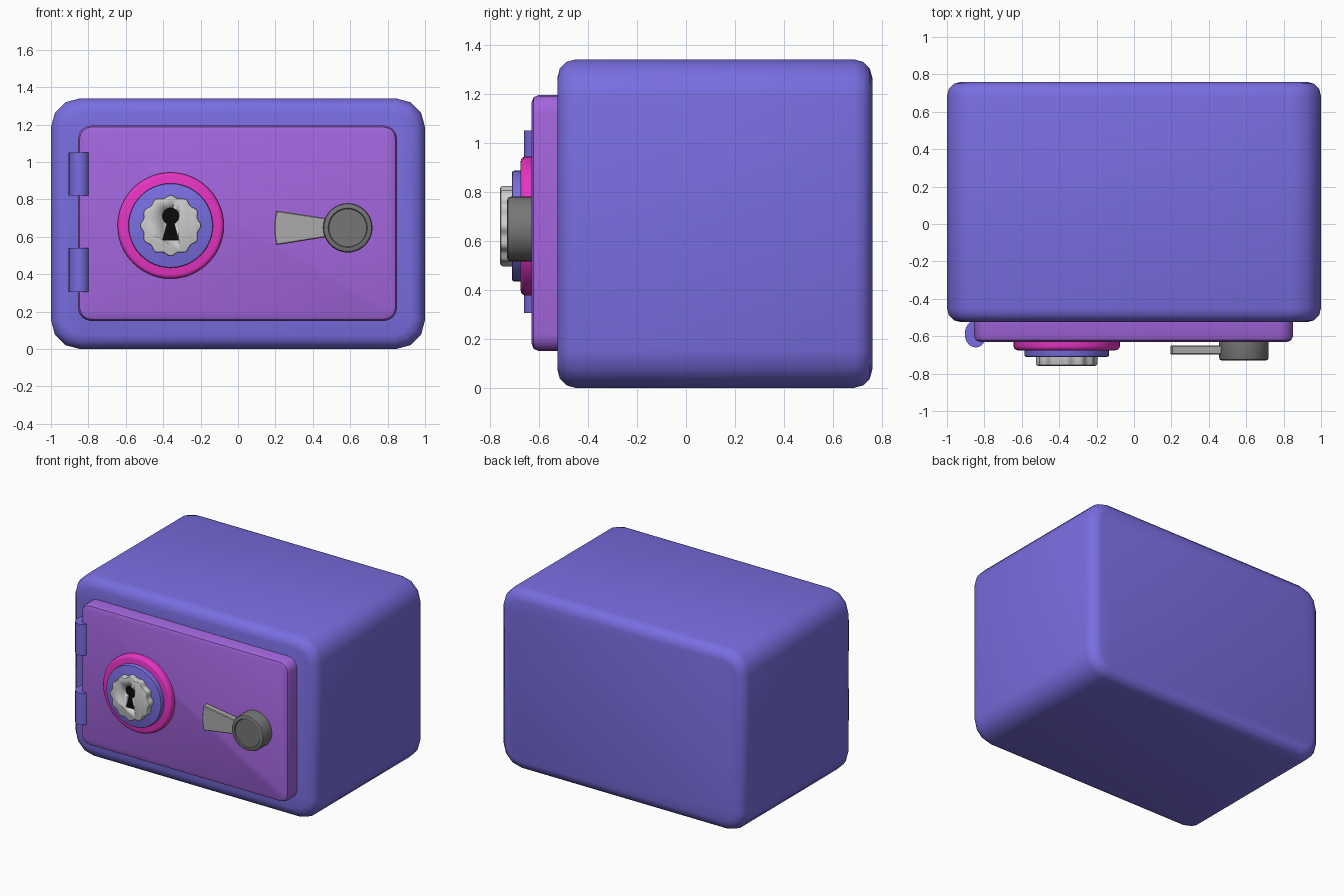
import bpy, bmesh
from math import sin, cos, pi, radians

if "Cube" in bpy.data.objects:
    bpy.data.objects.remove(bpy.data.objects["Cube"])


def material(name, rgb):
    m = bpy.data.materials.new(name)
    m.diffuse_color = (*rgb, 1)
    m.use_nodes = True
    m.node_tree.nodes["Principled BSDF"].inputs["Base Color"].default_value = m.diffuse_color
    return m


BLUE = material("blue_violet", (0.19, 0.155, 0.75))
PURPLE = material("purple", (0.36, 0.13, 0.72))
PINK = material("magenta", (0.80, 0.035, 0.55))
BLACK = material("black", (0.003, 0.003, 0.003))
SILVER = material("silver", (0.62, 0.62, 0.62))
MID = material("mid_grey", (0.40, 0.40, 0.40))
DARK = material("dark_grey", (0.18, 0.18, 0.18))


def circle(cx, cz, r, n=48):
    return [(cx + r * cos(2 * pi * i / n), cz + r * sin(2 * pi * i / n)) for i in range(n)]


def rounded_rect(x0, x1, z0, z1, r, n):
    pts = []
    corners = ((x1 - r, z1 - r), (x0 + r, z1 - r), (x0 + r, z0 + r), (x1 - r, z0 + r))
    for k, (cx, cz) in enumerate(corners):
        for i in range(n + 1):
            a = pi / 2 * (k + i / n)
            pts.append((cx + r * cos(a), cz + r * sin(a)))
    return pts


def prism(name, pts, front, back, mat, bevel=0, segs=2, both=False, groove=None):
    """Extrude an x-z outline along y, rounding the front (and back) rim."""
    bm = bmesh.new()
    f = [bm.verts.new((x, front, z)) for x, z in pts]
    b = [bm.verts.new((x, back, z)) for x, z in pts]
    n = len(pts)
    cap = bm.faces.new(f)
    rear = bm.faces.new(b[::-1])
    for i in range(n):
        j = (i + 1) % n
        bm.faces.new((f[j], f[i], b[i], b[j]))
    rims = list(cap.edges) + (list(rear.edges) if both else [])
    bm.normal_update()
    if bevel:
        bmesh.ops.bevel(bm, geom=rims, offset=bevel, segments=segs, profile=0.5, affect='EDGES')
    if groove:
        bm.normal_update()
        face = min(bm.faces, key=lambda q: q.calc_center_median().y)
        bmesh.ops.inset_region(bm, faces=[face], thickness=groove[0])
        bmesh.ops.inset_region(bm, faces=[face], thickness=0.004, depth=-groove[1])
    bmesh.ops.recalc_face_normals(bm, faces=bm.faces)
    me = bpy.data.meshes.new(name)
    bm.to_mesh(me)
    bm.free()
    ob = bpy.data.objects.new(name, me)
    bpy.context.collection.objects.link(ob)
    me.materials.append(mat)
    bpy.ops.object.select_all(action='DESELECT')
    bpy.context.view_layer.objects.active = ob
    ob.select_set(True)
    bpy.ops.object.shade_smooth_by_angle(angle=radians(40))
    return ob


# Cabinet and door
prism("safe_body", rounded_rect(-1, 1, 0, 1.34, 0.155, 3), -0.525, 0.76, BLUE, 0.075, 3, True)
prism("door", rounded_rect(-0.855, 0.85, 0.15, 1.195, 0.07, 4), -0.63, -0.48, PURPLE, 0.03, 2)

# Hinges
for label, z0, z1 in (("lower", 0.305, 0.54), ("upper", 0.82, 1.05)):
    bpy.ops.mesh.primitive_cylinder_add(vertices=24, radius=1, depth=z1 - z0,
                                        location=(-0.847, -0.588, (z0 + z1) / 2))
    hinge = bpy.context.object
    hinge.name = label + "_hinge"
    hinge.scale = (0.058, 0.072, 1)
    hinge.data.materials.append(BLUE)
    bpy.ops.object.shade_smooth_by_angle(angle=radians(40))

# Stepped lock dial
CX, CZ = -0.36, 0.66
prism("dial_base", circle(CX, CZ, 0.284), -0.675, -0.62, PINK, 0.022, 3)
prism("dial_ring", circle(CX, CZ, 0.226), -0.71, -0.66, BLUE, 0.008)

# Scalloped lock plate
scallop = []
for i in range(96):
    a = 2 * pi * i / 96
    r = 0.157 + 0.007 * cos(12 * a)
    scallop.append((CX + r * cos(a), CZ + r * sin(a)))
plate = prism("lock_plate", scallop, -0.758, -0.70, SILVER, 0.01, 2)

# Keyhole cut through the plate, with a dark backing
keyhole = [(CX + 0.044 * cos(a), 0.71 + 0.044 * sin(a))
           for a in (radians(-65 + 310 * i / 20) for i in range(21))]
keyhole += [(CX - 0.043, 0.583), (CX + 0.043, 0.583)]
cutter = prism("keyhole_cutter", keyhole, -0.80, -0.65, SILVER)
cut = plate.modifiers.new("keyhole", 'BOOLEAN')
cut.operation = 'DIFFERENCE'
cut.object = cutter
cut.solver = 'EXACT'
bpy.context.view_layer.objects.active = plate
bpy.ops.object.modifier_apply(modifier=cut.name)
bpy.data.objects.remove(cutter)
prism("keyhole_backing", keyhole, -0.735, -0.705, BLACK)

# Handle knob and flared lever
prism("handle_knob", circle(0.587, 0.648, 0.132, 40), -0.73, -0.62, DARK, 0.015, 2, groove=(0.012, 0.006))
lever = [(0.55, 0.69), (0.47, 0.70), (0.205, 0.74), (0.197, 0.70), (0.194, 0.648),
         (0.197, 0.596), (0.205, 0.556), (0.47, 0.598), (0.55, 0.606)]
prism("handle_lever", lever, -0.698, -0.65, MID, 0.005, 1, True)
